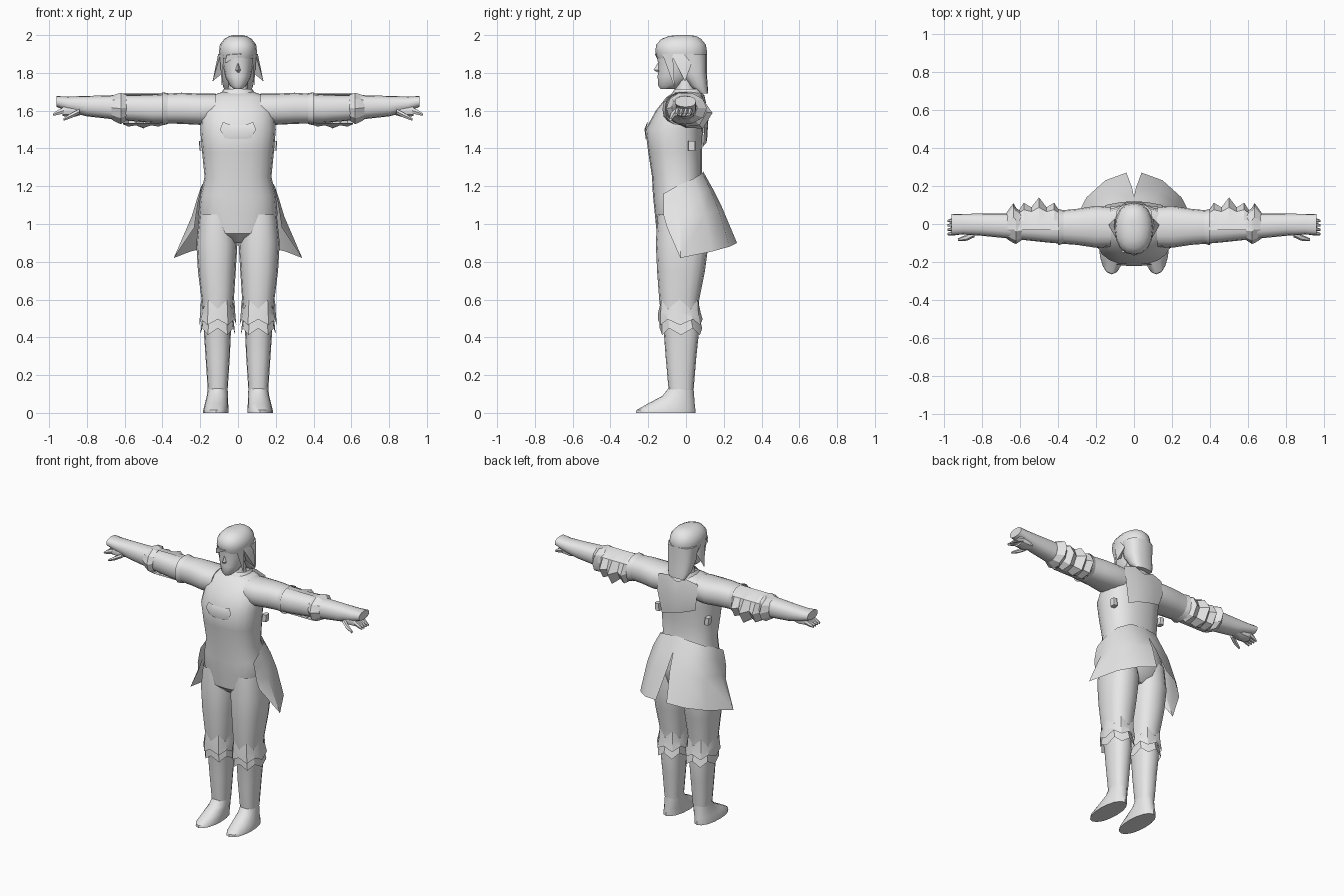
import bpy, bmesh, math
from mathutils import Vector

grey = bpy.data.materials.new("plain grey")
grey.diffuse_color = (0.8, 0.8, 0.8, 1)


def make(name, rings, closed=True, caps=True, mirror=False, angle=40):
    """Skin a list of point rows into one smooth-shaded object."""
    bm = bmesh.new()
    rows = [[bm.verts.new(p) for p in r] for r in rings]
    n = len(rows[0])
    for a, b in zip(rows, rows[1:]):
        for i in range(n if closed else n - 1):
            j = (i + 1) % n
            bm.faces.new((a[i], a[j], b[j], b[i]))
    if closed and caps:
        bm.faces.new(rows[0][::-1])
        bm.faces.new(rows[-1])
    bmesh.ops.recalc_face_normals(bm, faces=bm.faces)
    me = bpy.data.meshes.new(name)
    bm.to_mesh(me)
    bm.free()
    me.materials.append(grey)
    ob = bpy.data.objects.new(name, me)
    bpy.context.collection.objects.link(ob)
    if mirror:
        ob.modifiers.new("mirror", 'MIRROR').use_clip = False
    bpy.ops.object.select_all(action='DESELECT')
    ob.select_set(True)
    bpy.context.view_layer.objects.active = ob
    bpy.ops.object.shade_smooth_by_angle(angle=math.radians(angle))
    return ob


def section(axis, t, a0, a1, b0, b1, n=16, p=2.4):
    """Rounded cross-section filling a rectangle, across z or x."""
    pts = []
    for i in range(n):
        w = 2 * math.pi * i / n
        c, s = math.cos(w), math.sin(w)
        a = (a0 + a1) / 2 + (a1 - a0) / 2 * math.copysign(abs(c) ** (2 / p), c)
        b = (b0 + b1) / 2 + (b1 - b0) / 2 * math.copysign(abs(s) ** (2 / p), s)
        pts.append((a, b, t) if axis == 'z' else (t, a, b))
    return pts


def loft(name, axis, data, n=16, p=2.4, **kw):
    return make(name, [section(axis, *d, n=n, p=p) for d in data], **kw)


def spike(name, base, tip, **kw):
    """Low cone from a few base points to a tip."""
    t = Vector(tip)
    make(name, [base, [t + (Vector(b) - t) * 0.03 for b in base]], **kw)


def column(z, hw, y0, y1):
    return (z, -hw, hw, y0, y1)


# torso
loft("torso", 'z', [column(*r) for r in [
    (.90, .08, -.10, .06), (.95, .17, -.155, .11), (1.05, .21, -.165, .125),
    (1.15, .20, -.175, .11), (1.25, .177, -.18, .085), (1.38, .19, -.20, .085),
    (1.50, .20, -.215, .09), (1.60, .195, -.16, .10), (1.67, .17, -.105, .09),
    (1.70, .08, -.06, .07)]], n=20)
loft("neck", 'z', [column(1.66, .07, -.07, .06), column(1.71, .052, -.055, .05),
                   column(1.80, .05, -.05, .05)], n=12, p=2)

# head: face, nose, hair cap, back hair and side locks
loft("face", 'z', [column(*r) for r in [
    (1.715, .022, -.135, -.06), (1.735, .045, -.148, -.02), (1.78, .068, -.15, .03),
    (1.84, .08, -.147, .06), (1.90, .085, -.155, .08)]], p=2.2)
make("nose", [[(0, -.145, 1.86), (0, -.145, 1.86), (0, -.145, 1.86)],
              [(-.014, -.145, 1.815), (0, -.172, 1.815), (.014, -.145, 1.815)],
              [(-.01, -.14, 1.80), (0, -.15, 1.803), (.01, -.14, 1.80)]], closed=False)
loft("hair_cap", 'z', [column(*r) for r in [
    (1.875, .094, -.150, .105), (1.91, .101, -.163, .112), (1.95, .096, -.158, .105),
    (1.98, .072, -.13, .08), (1.995, .045, -.09, .055), (2.0, .02, -.05, .02)]], p=2.2)
loft("back_hair", 'z', [column(*r) for r in [
    (1.69, .06, .07, .117), (1.73, .08, .02, .115), (1.80, .09, -.03, .11),
    (1.90, .098, -.06, .11)]], p=2.6)
spike("side_lock", [(.092, -.08, 1.90), (.105, -.01, 1.90), (.10, .03, 1.85), (.08, -.03, 1.80)],
      (.135, -.005, 1.755), mirror=True)
spike("front_lock", [(.075, -.125, 1.90), (.097, -.07, 1.90), (.088, -.08, 1.84)],
      (.085, -.06, 1.72), mirror=True)
spike("fringe", [(-.06, -.15, 1.895), (.02, -.165, 1.90), (.0, -.14, 1.91)], (-.07, -.14, 1.85))

# arms with wide sleeves
loft("arm", 'x', [
    (.12, -.12, .09, 1.53, 1.69), (.20, -.125, .095, 1.525, 1.69), (.30, -.11, .08, 1.53, 1.695),
    (.45, -.098, .065, 1.535, 1.685), (.62, -.08, .057, 1.55, 1.683),
    (.80, -.062, .055, 1.57, 1.678), (.90, -.055, .053, 1.595, 1.675),
    (.96, -.058, .052, 1.62, 1.677)], mirror=True)

# hands: palm, fingers, thumb
loft("palm", 'x', [(.80, -.04, .03, 1.585, 1.64), (.87, -.055, .035, 1.565, 1.635),
                   (.93, -.055, .03, 1.57, 1.63)], n=10, mirror=True)
for k in range(4):
    y = -.055 + .023 * k
    loft(f"finger_{k + 1}", 'x', [(.92, y - .002, y + .021, 1.583, 1.62),
                                  (.955, y - .006, y + .018, 1.575, 1.605),
                                  (.98, y - .004, y + .008, 1.572, 1.585)], n=6, p=2, mirror=True)
loft("thumb", 'x', [(.84, -.07, -.03, 1.58, 1.61), (.88, -.088, -.055, 1.56, 1.59),
                    (.925, -.09, -.075, 1.545, 1.56)], n=6, p=2, mirror=True)

# elbow guards: spiked crown behind the arm, plus a band
cols = []
for x, out in [(.39, 0), (.42, .05), (.46, .025), (.50, .08), (.54, .025), (.58, .05), (.61, 0)]:
    ring = []
    for k in range(7):
        w = math.radians(100 - 36 * k)
        r = .083 + out * max(0, math.cos(w + .35)) ** 2
        ring.append((x, -.018 + r * math.cos(w), 1.61 + r * math.sin(w)))
    cols.append(ring)
make("elbow_guard", cols, closed=False, mirror=True, angle=25)
loft("elbow_band", 'x', [(.59, -.085, .06, 1.545, 1.688), (.62, -.105, .085, 1.525, 1.698),
                         (.635, -.10, .11, 1.53, 1.695), (.67, -.078, .06, 1.55, 1.682)],
     n=10, p=2, mirror=True, angle=25)
loft("upper_arm_band", 'x', [(.37, -.103, .072, 1.53, 1.692), (.40, -.112, .08, 1.522, 1.698)],
     caps=False, mirror=True)

# legs with boots
loft("leg", 'z', [
    (1.05, .02, .205, -.15, .11), (.90, .003, .221, -.16, .12), (.75, .012, .212, -.153, .10),
    (.60, .022, .193, -.142, .07), (.50, .032, .186, -.13, .062), (.42, .038, .18, -.117, .068),
    (.30, .043, .172, -.108, .055), (.12, .055, .160, -.092, .04)],
    caps=False, mirror=True)
loft("boot_foot", 'z', [(.13, .055, .160, -.093, .04), (.09, .053, .165, -.125, .043),
                        (.05, .052, .175, -.20, .046), (.015, .05, .184, -.262, .05),
                        (0, .05, .184, -.265, .05)], n=16, p=2.1, mirror=True)

# knee guards: flared cuffs with jagged upper and lower edges
def cuff(z, grow, jag, shift):
    ring = section('z', z, .027 - grow, .188 + grow, -.135 - grow, .066 + grow, n=12)
    return [(x, y + shift, z + (jag if i % 2 else -jag)) for i, (x, y, z) in enumerate(ring)]


make("knee_guard", [cuff(.575, .008, -.025, 0), cuff(.53, .012, 0, 0), cuff(.48, .018, .015, .004)],
     caps=False, mirror=True, angle=30)
make("boot_cuff", [cuff(.50, .004, .01, 0), cuff(.43, .012, .018, .008)],
     caps=False, mirror=True, angle=30)

# split rear skirt
make("skirt_panel", [
    [(0, .09, 1.28), (.10, .088, 1.27), (.168, .04, 1.24), (.195, -.05, 1.20), (.20, -.12, 1.16)],
    [(0, .14, 1.19), (.11, .13, 1.18), (.20, .07, 1.16), (.218, -.03, 1.13), (.212, -.12, 1.11)],
    [(.01, .19, 1.09), (.13, .175, 1.07), (.225, .10, 1.05), (.245, -.03, 1.04), (.222, -.12, 1.05)],
    [(.04, .27, .90), (.15, .23, .88), (.25, .14, .855), (.34, -.03, .82), (.232, -.10, .98)]],
    closed=False, mirror=True)

# short back cape and collar
make("back_cape", [
    [(-.15, .085, 1.67), (-.07, .095, 1.69), (0, .10, 1.66), (.07, .095, 1.69), (.15, .085, 1.67)],
    [(-.15, .10, 1.57), (-.07, .115, 1.58), (0, .12, 1.58), (.07, .115, 1.58), (.15, .10, 1.57)],
    [(-.13, .085, 1.49), (-.07, .105, 1.47), (0, .112, 1.45), (.07, .108, 1.43), (.12, .09, 1.41)]],
    closed=False)
loft("collar", 'z', [column(1.675, .10, -.085, .09), column(1.715, .075, -.06, .085)], caps=False)

# chest plate and side buckles
make("chest_plate", [
    [(-.08, -.205, 1.54), (-.04, -.205, 1.525), (.04, -.205, 1.525), (.08, -.205, 1.54)],
    [(-.095, -.214, 1.50), (-.04, -.22, 1.50), (.04, -.22, 1.50), (.095, -.214, 1.50)],
    [(-.07, -.208, 1.455), (-.04, -.213, 1.45), (.04, -.213, 1.45), (.07, -.208, 1.455)]],
    closed=False)
loft("side_buckle", 'z', [(1.39, .17, .203, .01, .05), (1.44, .175, .207, .01, .05)],
     n=8, p=4, mirror=True)
